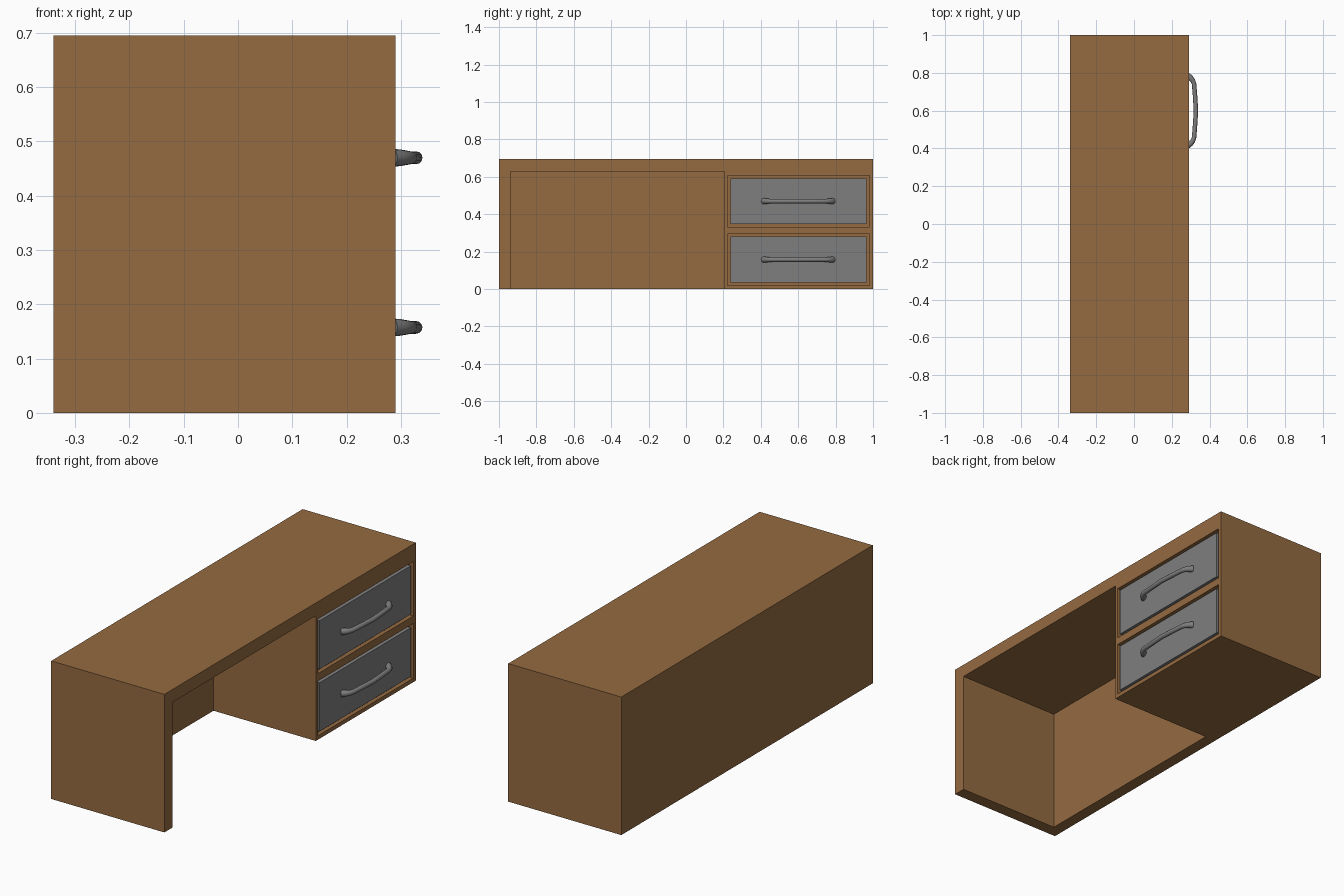
import bpy, bmesh, math
from mathutils import Matrix, Vector

if "Cube" in bpy.data.objects:
    bpy.data.objects.remove(bpy.data.objects["Cube"])


def material(name, color):
    m = bpy.data.materials.new(name)
    m.diffuse_color = (*color, 1)
    m.use_nodes = True
    m.node_tree.nodes["Principled BSDF"].inputs["Base Color"].default_value = m.diffuse_color
    return m


wood = material("wood", (0.30, 0.147, 0.053))
metal = material("metal", (0.212, 0.212, 0.212))


def box(name, lo, hi, mat=None):
    lo, hi = Vector(lo), Vector(hi)
    bm = bmesh.new()
    bmesh.ops.create_cube(bm, size=1, matrix=Matrix.Translation((lo + hi) / 2)
                          @ Matrix.Diagonal((*(hi - lo), 1)))
    me = bpy.data.meshes.new(name)
    bm.to_mesh(me)
    bm.free()
    ob = bpy.data.objects.new(name, me)
    bpy.context.collection.objects.link(ob)
    if mat:
        me.materials.append(mat)
    return ob


def cut(target, lo, hi):
    cutter = box("cutter", lo, hi)
    mod = target.modifiers.new("cut", "BOOLEAN")
    mod.operation = "DIFFERENCE"
    mod.solver = "EXACT"
    mod.object = cutter
    bpy.context.view_layer.objects.active = target
    bpy.ops.object.modifier_apply(modifier=mod.name)
    bpy.data.objects.remove(cutter)


def handle(name, z):
    # bowed bar with flared feet: (y offset, x, radius factor), mirrored in y
    half = [(0.185, 0.284, 1.4), (0.174, 0.299, 1.3), (0.160, 0.311, 1.12),
            (0.142, 0.318, 1.0), (0.08, 0.323, 1.0)]
    pts = half + [(0, 0.328, 1.0)] + [(-y, x, r) for y, x, r in reversed(half)]
    cu = bpy.data.curves.new(name, "CURVE")
    cu.dimensions = "3D"
    cu.bevel_depth = 0.0118
    cu.bevel_resolution = 4
    cu.use_fill_caps = True
    sp = cu.splines.new("POLY")
    sp.points.add(len(pts) - 1)
    for p, (y, x, r) in zip(sp.points, pts):
        p.co = (x, 0.6 + y, z, 1)
        p.radius = r
    ob = bpy.data.objects.new(name, cu)
    bpy.context.collection.objects.link(ob)
    bpy.ops.object.select_all(action="DESELECT")
    ob.select_set(True)
    bpy.context.view_layer.objects.active = ob
    bpy.ops.object.convert(target="MESH")
    ob = bpy.context.object
    ob.data.materials.clear()
    ob.data.materials.append(metal)
    # weld the tube seam so it shades smoothly
    bm = bmesh.new()
    bm.from_mesh(ob.data)
    bmesh.ops.remove_doubles(bm, verts=bm.verts, dist=1e-5)
    bm.to_mesh(ob.data)
    bm.free()
    bpy.ops.object.shade_smooth_by_angle(angle=math.radians(60))


# desk carcass with knee space
F = 0.29
body = box("desk_body", (-0.34, -1, 0), (F, 1, 0.695), wood)
cut(body, (-0.28, -0.937, -0.1), (F + 0.1, 0.205, 0.63))

# two drawers: recess, front panel and handle
for name, z0, z1 in (("lower", 0.02, 0.295), ("upper", 0.333, 0.607)):
    cut(body, (F - 0.02, 0.223, z0), (F + 0.1, 0.98, z1))
    g = 0.015
    box(name + "_drawer_front", (F - 0.025, 0.223 + g, z0 + g),
        (F - 0.002, 0.98 - g, z1 - g), metal)
    handle(name + "_handle", (z0 + z1) / 2)

body.data.materials.clear()
body.data.materials.append(wood)
